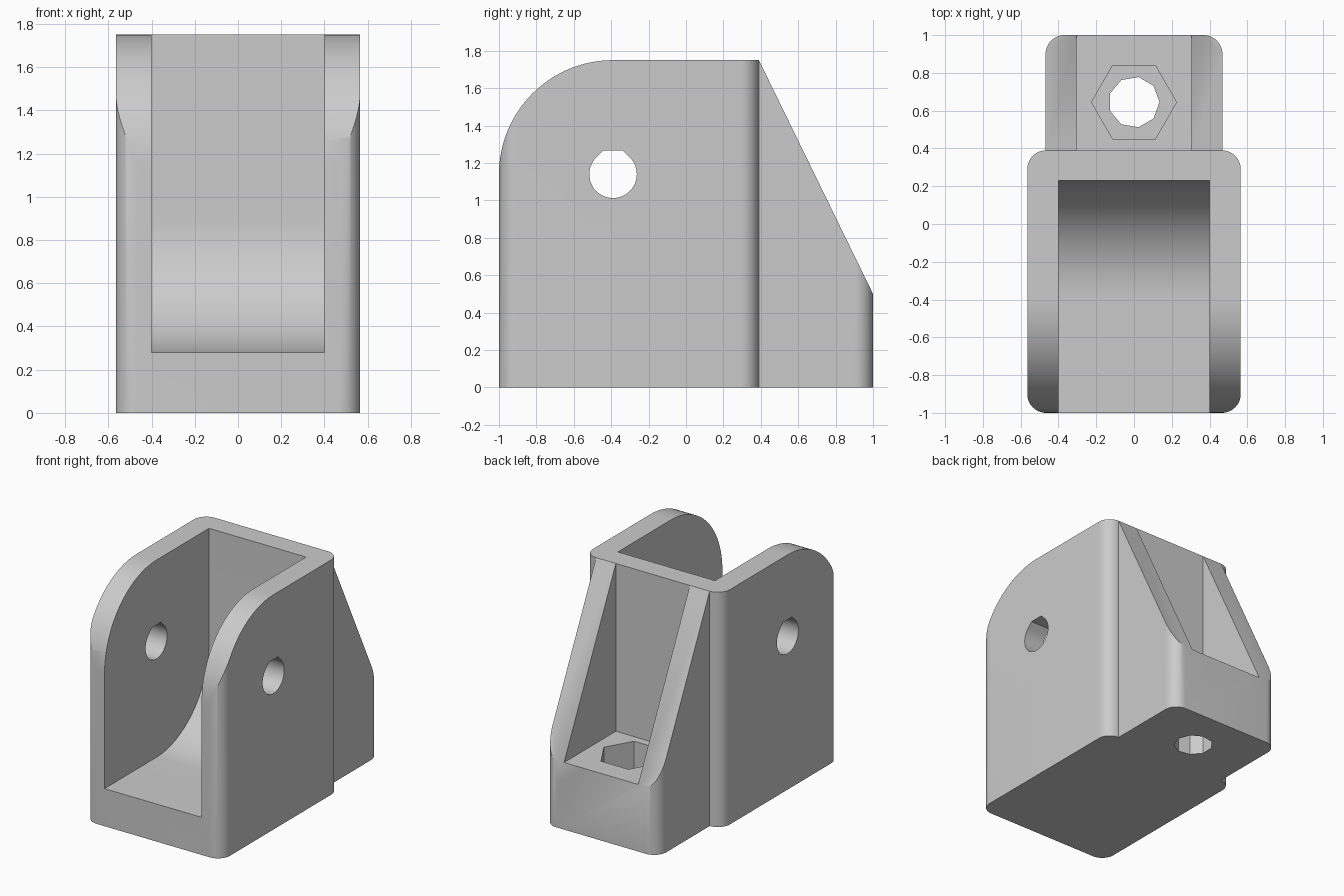
import bpy
import bmesh
from math import sin, cos, pi, radians

cube = bpy.data.objects.get("Cube")
if cube:
    bpy.data.objects.remove(cube)

grey = bpy.data.materials.new("plain grey")
grey.use_nodes = True
colour = (0.6, 0.6, 0.6, 1)
grey.diffuse_color = colour
grey.node_tree.nodes["Principled BSDF"].inputs["Base Color"].default_value = colour


def arc(u, v, r, start, end, steps):
    """Points along an arc, angles in degrees."""
    angles = [radians(start + (end - start) * i / steps) for i in range(steps + 1)]
    return [(u + r * cos(a), v + r * sin(a)) for a in angles]


def rounded_plan(half, y0, y1, r):
    """Rectangle in plan with four rounded corners."""
    w = half - r
    return (arc(w, y1 - r, r, 0, 90, 12) + arc(-w, y1 - r, r, 90, 180, 12)
            + arc(-w, y0 + r, r, 180, 270, 12) + arc(w, y0 + r, r, 270, 360, 12))


def prism(name, points, lo, hi, axis="Z"):
    """Extrude a plan (x, y) along Z or a side profile (y, z) along X."""
    place = (lambda u, v, t: (u, v, t)) if axis == "Z" else (lambda u, v, t: (t, u, v))
    bm = bmesh.new()
    face = bm.faces.new([bm.verts.new(place(u, v, lo)) for u, v in points])
    top = bmesh.ops.extrude_face_region(bm, geom=[face])["geom"]
    for v in top:
        if isinstance(v, bmesh.types.BMVert):
            v.co["XYZ".index(axis)] = hi
    bmesh.ops.recalc_face_normals(bm, faces=bm.faces)
    mesh = bpy.data.meshes.new(name)
    bm.to_mesh(mesh)
    bm.free()
    mesh.materials.append(grey)
    obj = bpy.data.objects.new(name, mesh)
    bpy.context.collection.objects.link(obj)
    return obj


def combine(target, tool, operation):
    """Apply a boolean and discard the tool."""
    mod = target.modifiers.new(operation.lower(), "BOOLEAN")
    mod.operation, mod.solver, mod.object = operation, "EXACT", tool
    bpy.context.view_layer.update()
    result = target.evaluated_get(bpy.context.evaluated_depsgraph_get())
    mesh = bpy.data.meshes.new_from_object(result)
    target.modifiers.clear()
    target.data = mesh
    bpy.data.objects.remove(tool)


# Front clevis: rounded plan trimmed by a side profile with a large round nose
PIN_Y, PIN_Z = -0.39, 1.14
bracket = prism("hinge_bracket", rounded_plan(0.565, -1, 0.39, 0.1), 0, 1.75)
nose = arc(PIN_Y, PIN_Z, 0.61, 90, 180, 32) + [(-1, -0.1), (0.6, -0.1), (0.6, 1.75)]
combine(bracket, prism("side_trim", nose, -1, 1, "X"), "INTERSECT")

# Slot between the two cheeks, with a curved floor rising to the back wall
slot = [(-1.2, 2), (-1.2, 0.28)] + arc(PIN_Y, 0.9, 0.62, 270, 360, 32) + [(0.23, 2)]
combine(bracket, prism("slot", slot, -0.4, 0.4, "X"), "DIFFERENCE")

# Rear foot: narrower block with a sloping top
foot = prism("rear_foot", rounded_plan(0.468, 0.26, 1, 0.1), 0, 1.75)
slope = [(0.2, -0.1), (1.0, -0.1), (1.0, 0.5), (0.39, 1.75), (0.2, 1.6)]
combine(foot, prism("slope_trim", slope, -1, 1, "X"), "INTERSECT")

# Open pocket between the two sloping ribs
pocket = [(0.39, 0.5), (1.2, 0.5), (1.2, 2), (0.39, 2)]
combine(foot, prism("pocket", pocket, -0.305, 0.305, "X"), "DIFFERENCE")
combine(bracket, foot, "UNION")

# Bolt hole with a hexagonal nut recess
BOLT_Y = 0.645
combine(bracket, prism("bolt_hole", arc(0, BOLT_Y, 0.135, 0, 320, 8), -0.1, 0.6), "DIFFERENCE")
combine(bracket, prism("nut_recess", arc(0, BOLT_Y, 0.225, 0, 300, 5), 0.25, 0.6), "DIFFERENCE")

# Pin hole through both cheeks: round with a flattened top
R = 0.127
flat = R * (2 ** 0.5 - 1)
pin = arc(PIN_Y, PIN_Z, R, 135, 405, 36) + [(PIN_Y + flat, PIN_Z + R), (PIN_Y - flat, PIN_Z + R)]
combine(bracket, prism("pin_hole", pin, -1, 1, "X"), "DIFFERENCE")

# Smooth the round surfaces, keep the edges sharp
bpy.ops.object.select_all(action="DESELECT")
bracket.select_set(True)
bpy.context.view_layer.objects.active = bracket
bpy.ops.object.shade_smooth_by_angle(angle=radians(30))
